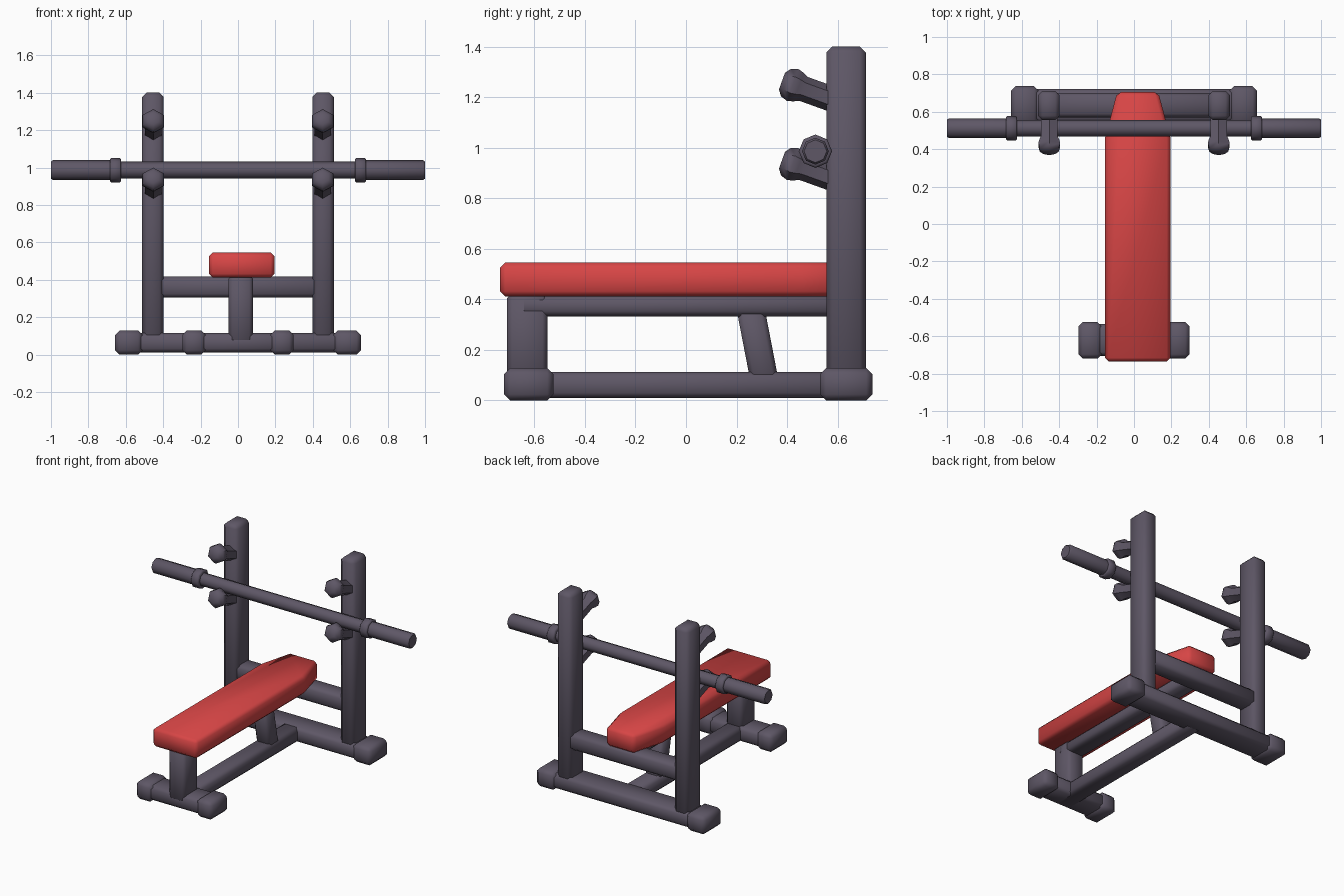
import bpy, bmesh, math
from mathutils import Vector, Matrix

cube = bpy.data.objects.get("Cube")
if cube:
    bpy.data.objects.remove(cube, do_unlink=True)


def material(name, rgb):
    m = bpy.data.materials.new(name)
    m.use_nodes = True
    m.diffuse_color = (*rgb, 1)
    m.node_tree.nodes["Principled BSDF"].inputs["Base Color"].default_value = (*rgb, 1)
    return m


STEEL = material("dark grey steel", (0.112, 0.095, 0.133))
RED = material("red upholstery", (0.68, 0.06, 0.06))


def finish(name, bm, mat, bevel=0.0, angle=50):
    bmesh.ops.recalc_face_normals(bm, faces=bm.faces)
    mesh = bpy.data.meshes.new(name)
    bm.to_mesh(mesh)
    bm.free()
    mesh.materials.append(mat)
    ob = bpy.data.objects.new(name, mesh)
    bpy.context.collection.objects.link(ob)
    bpy.ops.object.select_all(action='DESELECT')
    bpy.context.view_layer.objects.active = ob
    ob.select_set(True)
    if bevel:
        mod = ob.modifiers.new("Bevel", 'BEVEL')
        mod.width = bevel
        mod.segments = 1
        bpy.ops.object.modifier_apply(modifier="Bevel")
    bpy.ops.object.shade_smooth_by_angle(angle=math.radians(angle))
    return ob


def box(name, x, y, z, bevel=0.02, shear=0.0):
    """Chamfered beam from axis ranges; shear slides its top along y."""
    bm = bmesh.new()
    bmesh.ops.create_cube(bm, size=1)
    for v in bm.verts:
        top = v.co.z > 0
        v.co = Vector([r[int(c > 0)] for r, c in zip((x, y, z), v.co)])
        if top:
            v.co.y += shear
    return finish(name, bm, STEEL, bevel)


def lathe(name, profile, sides, origin, axis):
    """Faceted rod: (distance, radius) rings along an axis, one corner up."""
    axis = Vector(axis).normalized()
    up = (Vector((0, 0, 1)) - axis * axis.z).normalized()
    bm = bmesh.new()
    rings = []
    for d, r in profile:
        base = Vector(origin) + axis * d
        rings.append([bm.verts.new(base + Matrix.Rotation(math.tau * i / sides, 3, axis) @ up * r)
                      for i in range(sides)])
    for a, b in zip(rings, rings[1:]):
        for i in range(sides):
            j = (i + 1) % sides
            bm.faces.new((a[i], a[j], b[j], b[i]))
    bm.faces.new(rings[0])
    bm.faces.new(rings[-1])
    return finish(name, bm, STEEL)


# Base frame
MID = (-0.05, 0.08)
box("rear_base_beam", (-0.6, 0.6), (0.545, 0.722), (0.012, 0.115))
box("front_base_beam", (-0.25, 0.25), (-0.705, -0.535), (0.012, 0.115))
box("spine_beam", MID, (-0.69, 0.62), (0.01, 0.112))

# Uprights and end caps on both sides
for side, s in (("left", 1), ("right", -1)):
    def span(a, b):
        return tuple(sorted((s * a, s * b)))
    box(f"{side}_rear_foot", span(0.51, 0.658), (0.53, 0.737), (0, 0.128), 0.024)
    box(f"{side}_front_foot", span(0.172, 0.298), (-0.72, -0.525), (0, 0.128), 0.024)
    box(f"{side}_upright", span(0.397, 0.513), (0.555, 0.712), (0.06, 1.4), 0.024)
    # Bar hooks with faceted knobs
    for level, z in (("upper", 1.248), ("lower", 0.935)):
        lathe(f"{side}_{level}_hook",
              [(-0.045, 0.035), (-0.028, 0.058), (0, 0.067), (0.025, 0.06),
               (0.045, 0.05), (0.19, 0.05)],
              6, (s * 0.453, 0.422, z), (0, 1, -0.36))

# Bench supports
box("cross_beam", (-0.43, 0.43), (0.57, 0.7), (0.305, 0.417))
box("bench_rail", MID, (-0.66, 0.62), (0.333, 0.417))
box("front_post", MID, (-0.708, -0.548), (0.06, 0.425))
box("slanted_strut", (-0.04, 0.07), (0.258, 0.37), (0.06, 0.36), 0.018, shear=-0.058)

# Padded bench with a tapered head end
outline = [(0.175, -0.735), (0.175, 0.46), (0.11, 0.705)]
outline += [(-x, y) for x, y in reversed(outline)]
bm = bmesh.new()
pad = bm.faces.new([bm.verts.new((x + 0.02, y, 0.412)) for x, y in outline])
lift = bmesh.ops.extrude_face_region(bm, geom=[pad])["geom"]
bmesh.ops.translate(bm, vec=(0, 0, 0.133),
                    verts=[g for g in lift if isinstance(g, bmesh.types.BMVert)])
finish("bench_pad", bm, RED, 0.02)

# Barbell: shaft, collars and sleeves, symmetric about the centre
half = [(0.0, 0.045), (0.625, 0.045), (0.626, 0.059), (0.632, 0.066), (0.678, 0.066),
        (0.684, 0.059), (0.685, 0.053), (0.99, 0.053), (1.0, 0.045)]
bar = [(-d, r) for d, r in reversed(half[1:])] + half
lathe("barbell", bar, 8, (0, 0.512, 0.986), (1, 0, 0))
